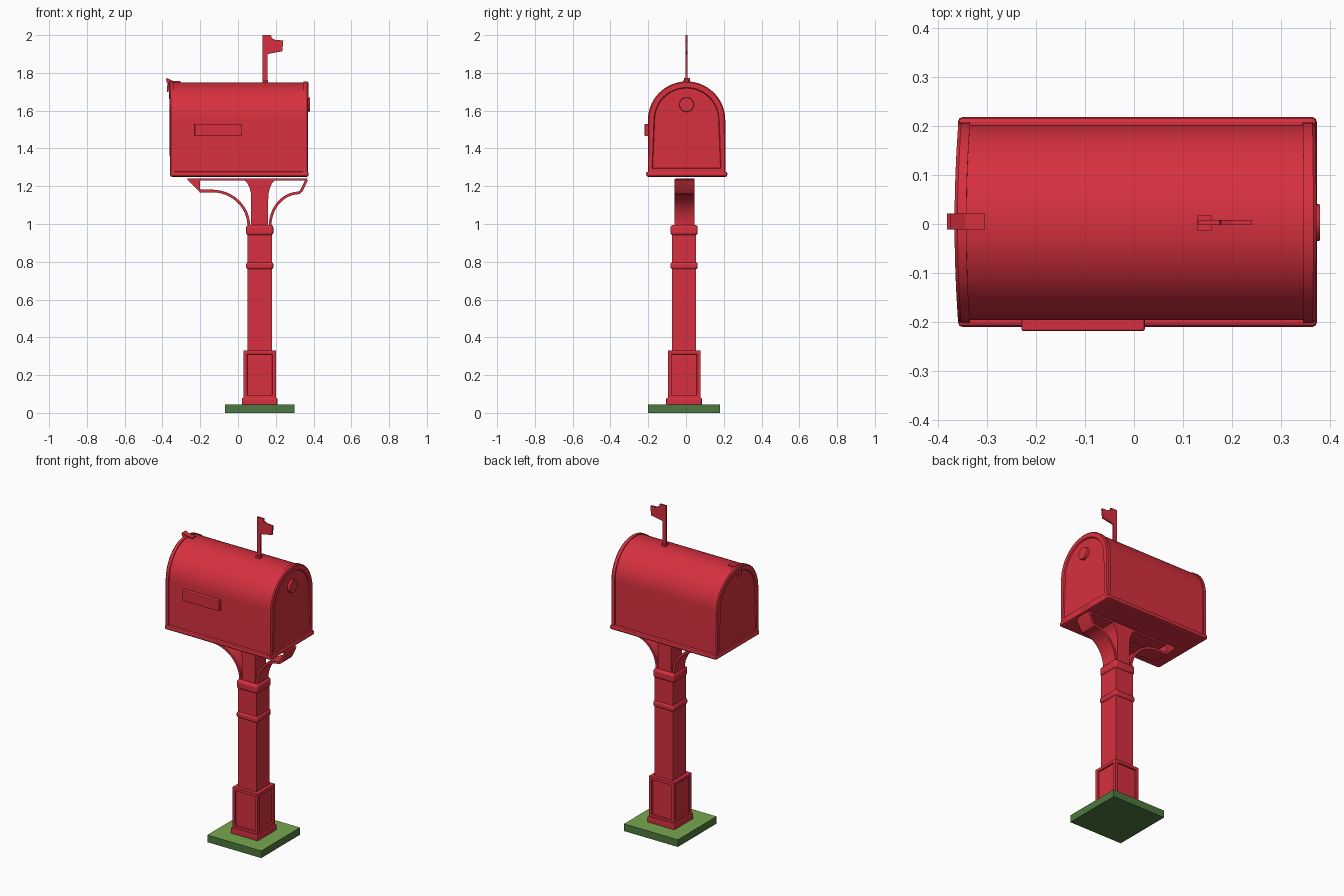
import bpy, bmesh, math
from mathutils import Vector

if "Cube" in bpy.data.objects:
    bpy.data.objects.remove(bpy.data.objects["Cube"])


def material(name, rgb):
    m = bpy.data.materials.new(name)
    m.diffuse_color = (*rgb, 1)
    m.use_nodes = True
    m.node_tree.nodes["Principled BSDF"].inputs["Base Color"].default_value = m.diffuse_color
    return m


RED = material("red_paint", (0.68, 0.030, 0.050))
GRASS = material("grass_green", (0.188, 0.39, 0.076))
EARTH = material("dark_green", (0.075, 0.19, 0.05))


def finish(name, bm, mats=(RED,), bevel=0, segments=2, smooth=False):
    bmesh.ops.recalc_face_normals(bm, faces=bm.faces)
    me = bpy.data.meshes.new(name)
    bm.to_mesh(me)
    bm.free()
    ob = bpy.data.objects.new(name, me)
    bpy.context.collection.objects.link(ob)
    for m in mats:
        me.materials.append(m)
    if bevel:
        b = ob.modifiers.new("bevel", 'BEVEL')
        b.width, b.segments, b.limit_method = bevel, segments, 'ANGLE'
    if smooth:
        bpy.ops.object.select_all(action='DESELECT')
        ob.select_set(True)
        bpy.context.view_layer.objects.active = ob
        bpy.ops.object.shade_smooth_by_angle(angle=math.radians(35))
    return ob


def box_bm(x0, x1, y0, y1, z0, z1):
    bm = bmesh.new()
    bmesh.ops.create_cube(bm, size=1)
    for v in bm.verts:
        v.co = Vector(((x0 + x1) / 2 + v.co.x * (x1 - x0),
                       (y0 + y1) / 2 + v.co.y * (y1 - y0),
                       (z0 + z1) / 2 + v.co.z * (z1 - z0)))
    return bm


def prism_bm(points, lo, hi, axis='y'):
    """Extrude a closed outline along y (points are x,z) or x (points are y,z)."""
    bm = bmesh.new()
    if axis == 'y':
        vs = [bm.verts.new((a, lo, b)) for a, b in points]
        d = (0, hi - lo, 0)
    else:
        vs = [bm.verts.new((lo, a, b)) for a, b in points]
        d = (hi - lo, 0, 0)
    f = bm.faces.new(vs)
    r = bmesh.ops.extrude_face_region(bm, geom=[f])
    bmesh.ops.translate(bm, vec=d, verts=[v for v in r['geom'] if isinstance(v, bmesh.types.BMVert)])
    bmesh.ops.recalc_face_normals(bm, faces=bm.faces)
    return bm


def arch(r, z0, spring, cy=0.003, n=28):
    pts = [(cy - r, z0), (cy + r, z0)]
    return pts + [(cy + r * math.cos(math.pi * i / n), spring + r * math.sin(math.pi * i / n))
                  for i in range(n + 1)]


# grass base: light top, dark sides
bm = box_bm(-0.07, 0.30, -0.20, 0.18, 0, 0.045)
for f in bm.faces:
    f.material_index = 0 if f.normal.z > 0.5 else 1
finish("grass_base", bm, (GRASS, EARTH))

# square post, built around its own centre
PX, PY = 0.115, -0.01


def post_bm(half, z0, z1):
    return box_bm(PX - half, PX + half, PY - half, PY + half, z0, z1)


finish("post_foot", post_bm(0.095, 0.04, 0.08), bevel=0.008)
bm = post_bm(0.086, 0.075, 0.33)
sides = [f for f in bm.faces if abs(f.normal.z) < 0.5]
bmesh.ops.inset_individual(bm, faces=sides, thickness=0.026, depth=0)
bmesh.ops.inset_individual(bm, faces=sides, thickness=0.003, depth=-0.008)
finish("post_plinth", bm)
finish("post_shaft", post_bm(0.064, 0.32, 0.98))
finish("lower_collar", post_bm(0.072, 0.76, 0.798), bevel=0.012, segments=3, smooth=True)
finish("upper_collar", post_bm(0.072, 0.94, 0.995), bevel=0.014, segments=3, smooth=True)

# upper post flaring outwards under the box
right = [(0.045, 0.98), (0.045, 1.13), (0.047, 1.165), (0.055, 1.195), (0.068, 1.22), (0.088, 1.238)]
outline = [(PX + x, z) for x, z in right] + [(PX - x, z) for x, z in reversed(right)]
finish("post_head", prism_bm(outline, -0.062, 0.045), smooth=True)
finish("support_plate", prism_bm([(-0.27, 1.242), (-0.262, 1.231), (0.362, 1.231), (0.37, 1.242)],
                                 -0.055, 0.045))


# curved support brackets: thin bent strips
def strip(name, path, t, smooth=True):
    a, b = [], []
    for i, p in enumerate(path):
        d = Vector(path[min(i + 1, len(path) - 1)]) - Vector(path[max(i - 1, 0)])
        n = Vector((-d.y, d.x)).normalized() * t / 2
        a.append(Vector(p) + n)
        b.append(Vector(p) - n)
    finish(name, prism_bm(a + b[::-1], -0.06, 0.045), smooth=smooth)


def quarter(cx, rx, rz, n=12):
    """Arc rising from the collar and bending outwards (sign of rx gives the side)."""
    return [(cx + rx * (1 - math.cos(math.pi / 2 * i / n)), 0.99 + rz * math.sin(math.pi / 2 * i / n))
            for i in range(n + 1)]


strip("left_bracket", quarter(0.057, -0.195, 0.185) + [(-0.205, 1.175)], 0.014)
finish("left_bracket_end", prism_bm([(-0.27, 1.238), (-0.20, 1.168), (-0.20, 1.238)], -0.06, 0.045))
strip("right_bracket", quarter(0.17, 0.155, 0.175) + [(0.335, 1.175), (0.364, 1.235)], 0.014)

# mailbox tray, body, end rims
finish("box_tray", box_bm(-0.36, 0.374, -0.211, 0.219, 1.25, 1.277), bevel=0.01, segments=2)
finish("box_body", prism_bm(arch(0.199, 1.26, 1.551), -0.345, 0.355, 'x'), smooth=True)


def end_cap(name, x0, x1, sign, bulge):
    bm = prism_bm(arch(0.205, 1.27, 1.55), x0, x1, 'x')
    outer = [f for f in bm.faces if f.normal.x * sign > 0.9]
    bmesh.ops.inset_region(bm, faces=outer, thickness=0.006, depth=0.006)
    bmesh.ops.inset_region(bm, faces=outer, thickness=0.026, depth=0)
    bmesh.ops.inset_region(bm, faces=outer, thickness=0.004, depth=-0.007)
    for v in bm.verts:      # slight outward curve of the end
        v.co.x += sign * bulge * (1 - (v.co.y / 0.21) ** 2)
    finish(name, bm, smooth=True)


end_cap("door_rim", -0.353, -0.335, -1, 0.008)
end_cap("back_rim", 0.345, 0.365, 1, 0.002)

# round knob on the right end
bm = bmesh.new()
bmesh.ops.create_cone(bm, cap_ends=True, segments=28, radius1=0.04, radius2=0.037, depth=0.024)
for v in bm.verts:
    v.co = Vector((0.368 + v.co.z, 0.003 + v.co.x, 1.632 + v.co.y))
finish("round_knob", bm, smooth=True)

# door latch at the top left
finish("door_latch", prism_bm([(-0.382, 1.765), (-0.375, 1.772), (-0.345, 1.758), (-0.305, 1.757),
                               (-0.305, 1.742), (-0.36, 1.738), (-0.368, 1.70), (-0.376, 1.70),
                               (-0.374, 1.745)], -0.011, 0.021))

# name plate on the front side
finish("side_plate", box_bm(-0.23, 0.022, -0.219, -0.19, 1.465, 1.53), bevel=0.004)

# signal flag
finish("flag_mount", box_bm(0.13, 0.158, -0.013, 0.017, 1.735, 1.762))
finish("signal_flag", prism_bm([(0.131, 1.74), (0.156, 1.74), (0.156, 1.90), (0.234, 1.914),
                                (0.24, 1.972), (0.20, 1.974), (0.178, 1.984), (0.175, 2.0),
                                (0.131, 2.0)], -0.002, 0.008))
